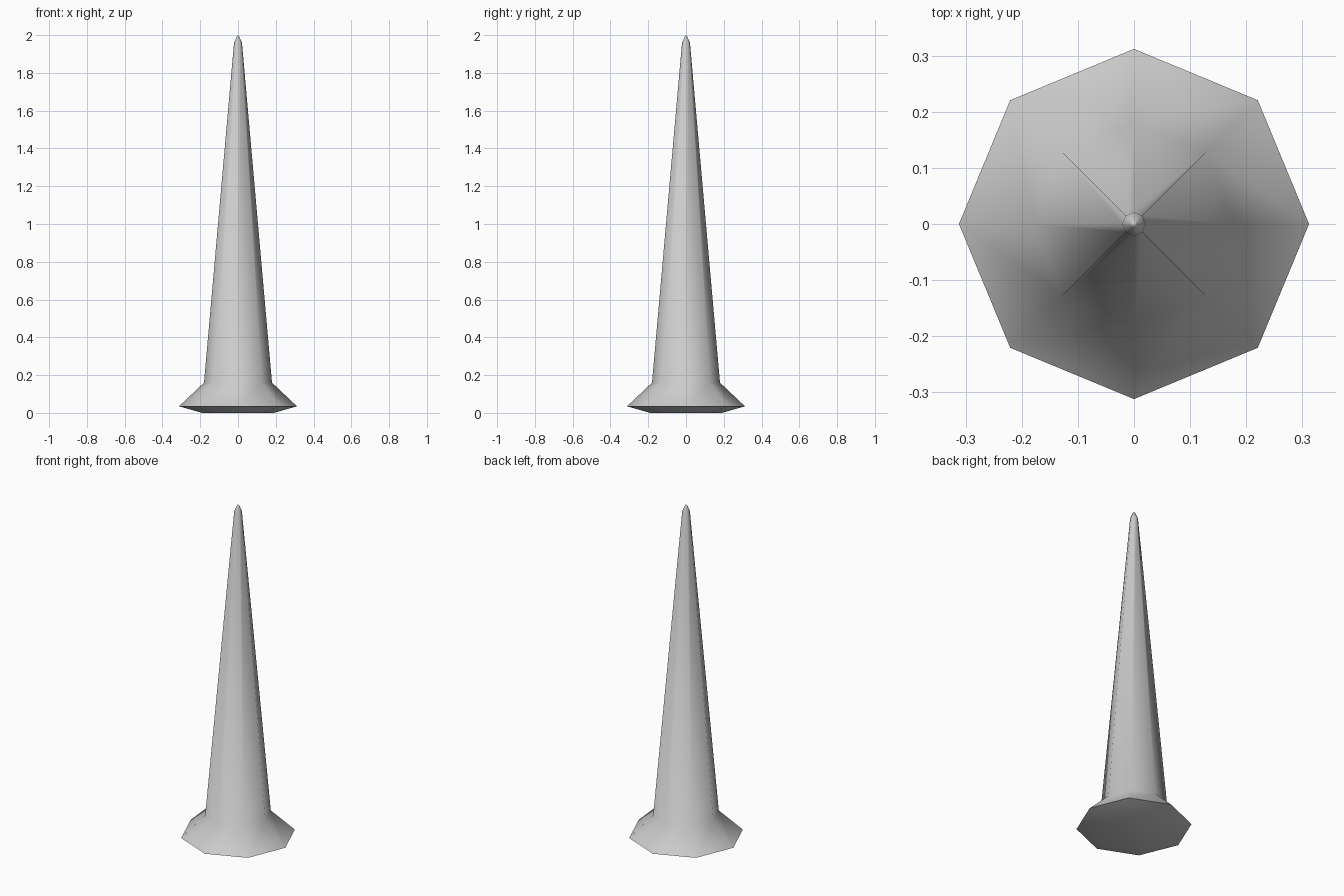
import bpy, bmesh
from math import cos, sin, pi, radians

if "Cube" in bpy.data.objects:
    bpy.data.objects.remove(bpy.data.objects["Cube"])

SIDES = 8
# Profile (radius, height): foot, flared rim, neck, shaft top, blunt tip
PROFILE = [(0.19, 0.0), (0.312, 0.035), (0.18, 0.16), (0.021, 1.96), (0.006, 1.993)]

bm = bmesh.new()
rings = [[bm.verts.new((r * cos(2 * pi * i / SIDES), r * sin(2 * pi * i / SIDES), z))
          for i in range(SIDES)] for r, z in PROFILE]

# Sides between neighbouring rings
for low, high in zip(rings, rings[1:]):
    for i in range(SIDES):
        j = (i + 1) % SIDES
        bm.faces.new((low[i], low[j], high[j], high[i]))

# Flat underside and pointed top
bm.faces.new(rings[0][::-1])
tip = bm.verts.new((0, 0, 2))
for i in range(SIDES):
    bm.faces.new((rings[-1][i], rings[-1][(i + 1) % SIDES], tip))

mesh = bpy.data.meshes.new("spike")
bm.to_mesh(mesh)
bm.free()
spike = bpy.data.objects.new("spike", mesh)
bpy.context.collection.objects.link(spike)

# Soft blend at the flare, crisp ribs on the shaft
bpy.context.view_layer.objects.active = spike
spike.select_set(True)
bpy.ops.object.shade_smooth_by_angle(angle=radians(42))
